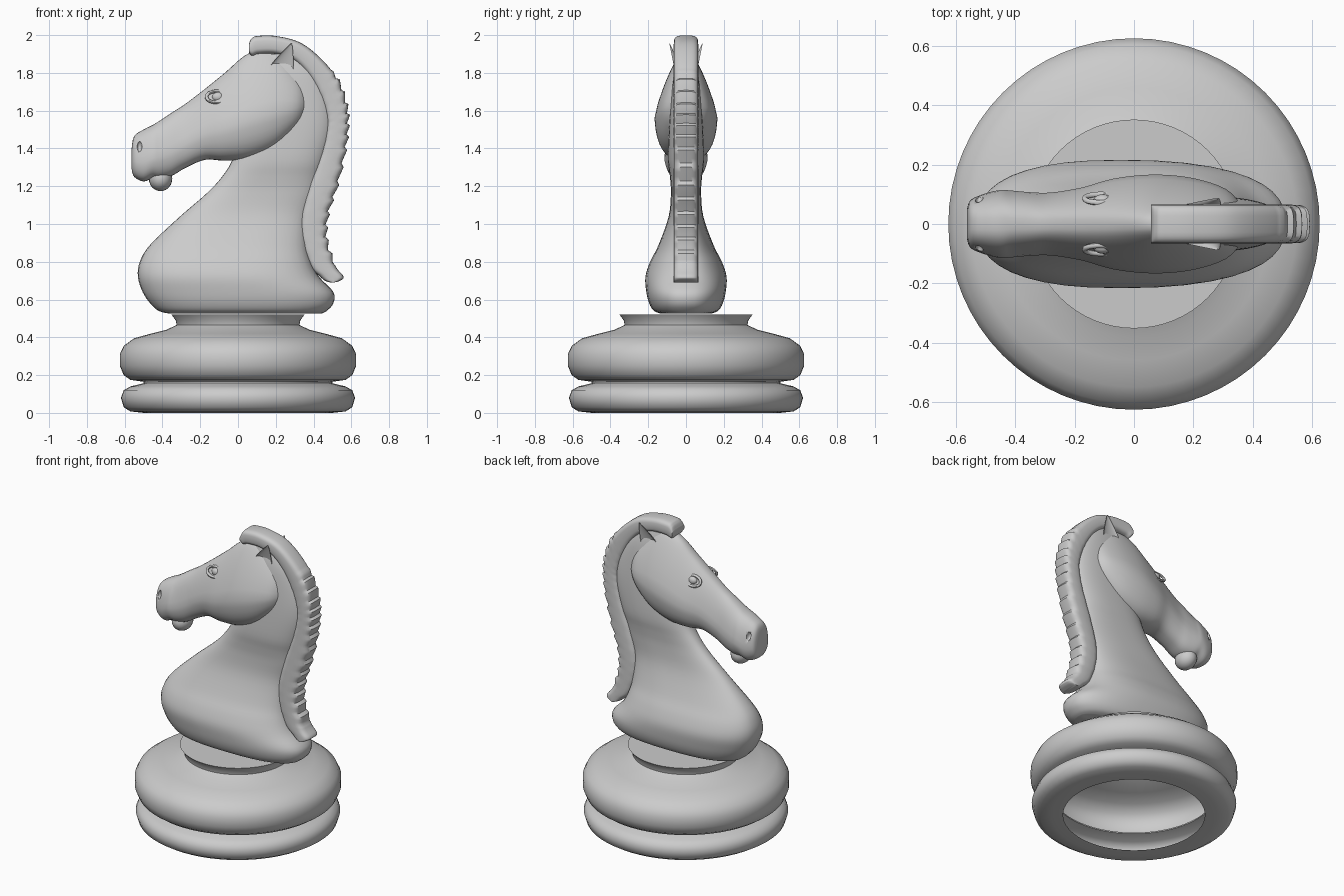
import bpy, bmesh, math
from mathutils import Vector

if "Cube" in bpy.data.objects:
    bpy.data.objects.remove(bpy.data.objects["Cube"])

def finish(name, bm, angle=45):
    bmesh.ops.remove_doubles(bm, verts=bm.verts, dist=1e-5)
    bmesh.ops.recalc_face_normals(bm, faces=bm.faces)
    me = bpy.data.meshes.new(name)
    bm.to_mesh(me)
    bm.free()
    ob = bpy.data.objects.new(name, me)
    bpy.context.collection.objects.link(ob)
    bpy.ops.object.select_all(action='DESELECT')
    ob.select_set(True)
    bpy.context.view_layer.objects.active = ob
    bpy.ops.object.shade_smooth_by_angle(angle=math.radians(angle))
    return ob

def smooth_rows(rows, k):
    """Catmull-Rom resampling of a list of parameter rows."""
    pts = [rows[0]] + list(rows) + [rows[-1]]
    out = []
    for i in range(1, len(pts) - 2):
        for j in range(k):
            t = j / k
            out.append([0.5 * (2*b + (c-a)*t + (2*a-5*b+4*c-d)*t*t + (3*b-a-3*c+d)*t**3)
                        for a, b, c, d in zip(*pts[i-1:i+3])])
    return out + [list(rows[-1])]

def oval(n, power):
    """Unit superellipse points."""
    pts = []
    for i in range(n):
        c, s = math.cos(2*math.pi*i/n), math.sin(2*math.pi*i/n)
        pts.append((math.copysign(abs(c)**(2/power), c), math.copysign(abs(s)**(2/power), s)))
    return pts

def loft(name, rings, caps=(True, True), angle=45):
    bm = bmesh.new()
    vs = [[bm.verts.new(p) for p in r] for r in rings]
    n = len(vs[0])
    for a, b in zip(vs, vs[1:]):
        for i in range(n):
            bm.faces.new((a[i], a[(i+1) % n], b[(i+1) % n], b[i]))
    if caps[0]:
        bm.faces.new(vs[0])
    if caps[1]:
        bm.faces.new(vs[-1])
    return finish(name, bm, angle)

def ellipsoid(name, loc, size):
    bm = bmesh.new()
    bmesh.ops.create_uvsphere(bm, u_segments=20, v_segments=12, radius=1)
    bmesh.ops.scale(bm, vec=size, verts=bm.verts)
    bmesh.ops.translate(bm, vec=loc, verts=bm.verts)
    return finish(name, bm)

# Turned base: a hollow shell, open underneath
base = [(.43, 0), (.5, 0), (.57, .008), (.605, .03), (.62, .08), (.605, .12), (.57, .14),
        (.5, .157), (.5, .165), (.57, .175), (.605, .2), (.626, .25), (.626, .31), (.605, .355),
        (.55, .395), (.46, .42), (.38, .44), (.325, .465), (.33, .49), (.352, .52)]
circle = oval(64, 2)
loft("base", [[(r*c, r*s, z) for c, s in circle] for r, z in base], (False, True), 50)

# Chest and neck: z, left x, right x, half width
chest = [(.525, -.36, .44, .13), (.54, -.42, .47, .17), (.58, -.465, .505, .195),
         (.64, -.505, .505, .21), (.72, -.53, .43, .215), (.80, -.52, .39, .19),
         (.89, -.465, .37, .145), (1.04, -.307, .37, .092), (1.164, -.164, .41, .08),
         (1.25, -.085, .43, .085), (1.34, -.03, .46, .095), (1.5, .02, .50, .09),
         (1.65, .05, .49, .08), (1.8, .08, .43, .065), (1.9, .12, .33, .04)]
sec = oval(40, 2.5)
loft("chest_and_neck", [[((l+r)/2 + u*(r-l)/2, w*v, z) for u, v in sec]
                        for z, l, r, w in smooth_rows(chest, 4)])

# Head: x, top z, bottom z, half width, narrowing toward the top
face = [(-.563, 1.40, 1.29, .05, .1), (-.55, 1.465, 1.25, .08, .15), (-.50, 1.50, 1.225, .1, .2),
        (-.45, 1.525, 1.243, .11, .25), (-.41, 1.55, 1.24, .107, .3), (-.35, 1.59, 1.255, .102, .3),
        (-.28, 1.635, 1.296, .1, .35), (-.175, 1.715, 1.34, .115, .4), (-.07, 1.80, 1.335, .14, .5),
        (.06, 1.905, 1.345, .15, .6), (.196, 1.91, 1.40, .14, .6), (.31, 1.80, 1.505, .11, .4),
        (.365, 1.69, 1.59, .06, .1)]
sec = oval(40, 2.7)
head = loft("head", [[(x, w*u*(1 - k*max(v, -.2)), (t+b)/2 + v*(t-b)/2) for u, v in sec]
                     for x, t, b, w, k in smooth_rows(face, 4)])
ellipsoid("lower_lip", (-.41, 0, 1.24), (.062, .075, .066))

# Mane: outer edge x, z and inner edge x, z, with a scalloped back
mane = [(.057, 1.95, .057, 1.91), (.07, 1.98, .075, 1.89), (.1, 1.995, .11, 1.9),
        (.2, 1.995, .2, 1.9), (.33, 1.96, .29, 1.87), (.445, 1.87, .37, 1.79),
        (.53, 1.76, .435, 1.67), (.575, 1.63, .465, 1.57), (.582, 1.52, .465, 1.5),
        (.567, 1.39, .437, 1.38), (.525, 1.206, .37, 1.19), (.476, 1.05, .33, 1.03),
        (.47, .915, .335, .9), (.513, .783, .38, .775), (.557, .725, .43, .725),
        (.55, .705, .46, .70), (.52, .692, .49, .69)]
sec = oval(28, 3.5)
rings = []
for i, (ox, oz, ix, iz) in enumerate(smooth_rows(mane, 8)):
    o, q = Vector((ox, 0, oz)), Vector((ix, 0, iz))
    if 44 < i < 104:
        o += (o - q).normalized() * (.011 * (1 - (i % 4) / 2))
    mid, half = (o + q) / 2, (o - q) / 2
    rings.append([mid + half*u + Vector((0, .065*v, 0)) for u, v in sec])
loft("mane", rings)

# Paired details: ears, eyelids, eyeballs and nostrils
for side, tag in ((-1, "left"), (1, "right")):
    ear = [(.22, .055, 1.795, .072, .03), (.235, .066, 1.845, .058, .027),
           (.258, .077, 1.90, .034, .017), (.283, .088, 1.955, .003, .003)]
    rings = []
    for x, y, z, rx, ry in smooth_rows(ear, 3):
        # the outward-facing half is pressed in to form the hollow of the ear
        rings.append([(x + rx*c, side*(y + ry*(s if s < 0 else -.5*s)), z)
                      for c, s in oval(20, 2)])
    loft("ear_" + tag, rings, angle=60)

    lid = []
    for i in range(25):
        a = 2*math.pi*i/24
        p = Vector((-.112 + .055*math.cos(a), side*(.086 - .014*math.sin(a)),
                    1.673 + .03*math.sin(a)))
        d = Vector((math.cos(a), 0, math.sin(a)))
        lid.append([p + .009*(c*d + s*Vector((0, side, 0))) for c, s in oval(8, 2)])
    loft("eyelid_" + tag, lid, (False, False))
    ellipsoid("eyeball_" + tag, (-.105, side*.078, 1.672), (.032, .022, .026))

    cutter = ellipsoid("nostril_cutter_" + tag, (-.522, side*.092, 1.412), (.014, .03, .03))
    cutter.hide_render = True
    cutter.hide_set(True)
    cut = head.modifiers.new("nostril_" + tag, 'BOOLEAN')
    cut.operation, cut.object, cut.solver = 'DIFFERENCE', cutter, 'EXACT'
